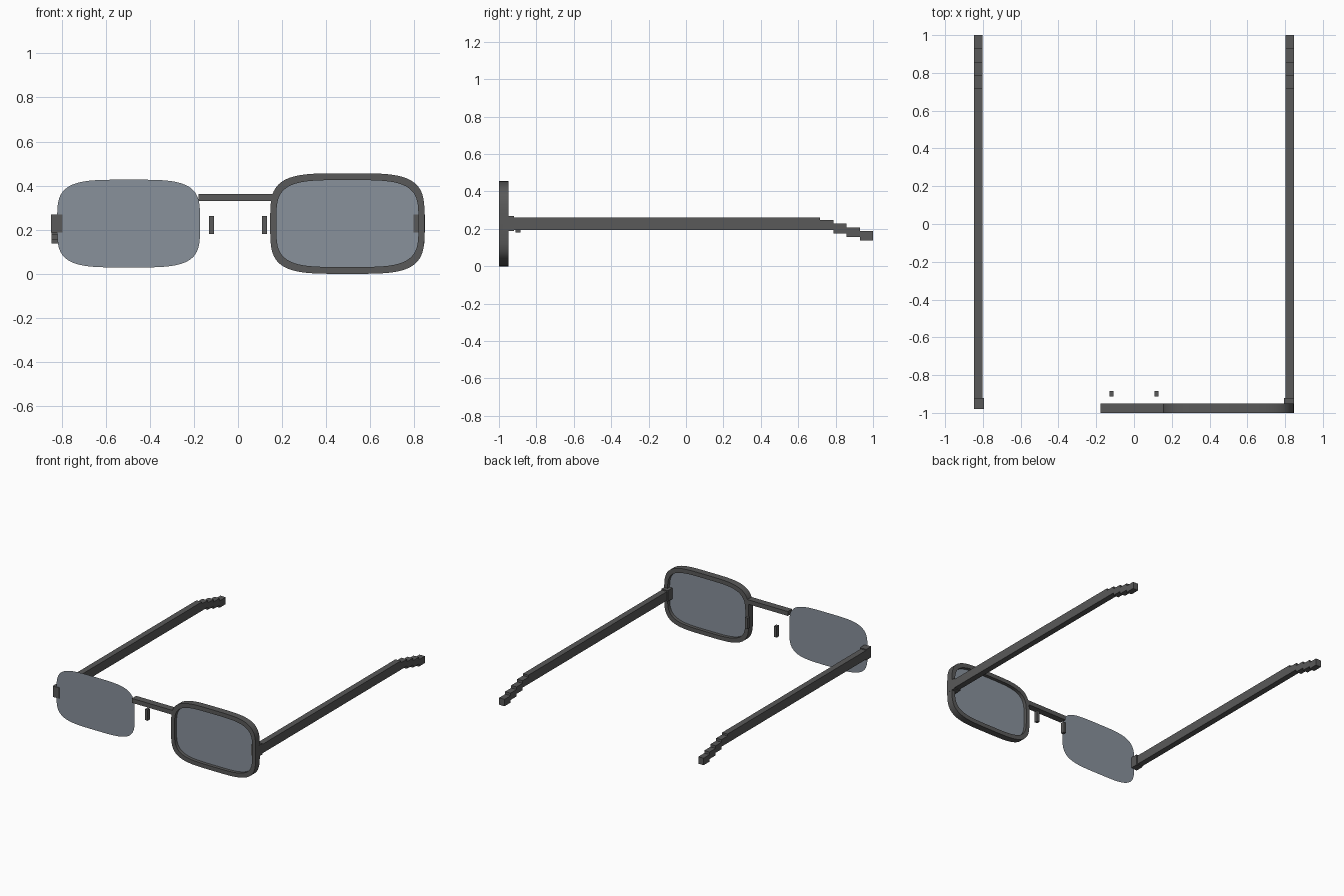
import bpy
import bmesh
import math

if "Cube" in bpy.data.objects:
    bpy.data.objects.remove(bpy.data.objects["Cube"], do_unlink=True)


def make_material(name, colour):
    mat = bpy.data.materials.new(name)
    mat.use_nodes = True
    mat.diffuse_color = colour
    mat.node_tree.nodes["Principled BSDF"].inputs["Base Color"].default_value = colour
    return mat


frame_grey = make_material("frame grey", (0.1, 0.1, 0.1, 1))
lens_blue = make_material("lens blue grey", (0.25, 0.285, 0.33, 1))


def finish(name, bm, mat):
    bmesh.ops.recalc_face_normals(bm, faces=bm.faces[:])
    mesh = bpy.data.meshes.new(name)
    bm.to_mesh(mesh)
    bm.free()
    mesh.materials.append(mat)
    obj = bpy.data.objects.new(name, mesh)
    bpy.context.collection.objects.link(obj)
    return obj


def box(name, x, y, z):
    """Box from (low, high) ranges on each axis."""
    bm = bmesh.new()
    bmesh.ops.create_cube(bm, size=1)
    for v in bm.verts:
        for axis, (low, high) in enumerate((x, y, z)):
            v.co[axis] = low if v.co[axis] < 0 else high
    return finish(name, bm, frame_grey)


CENTRE_X, CENTRE_Z = 0.496, 0.228


def outline(bm, half_w, half_h, y, side=1, count=80):
    """Ring of vertices on a rounded rectangle (superellipse)."""
    ring = []
    for i in range(count):
        a = 2 * math.pi * (i + 0.5) / count
        c, s = math.cos(a), math.sin(a)
        px = math.copysign(abs(c) ** 0.5, c) * half_w
        pz = math.copysign(abs(s) ** 0.5, s) * half_h
        ring.append(bm.verts.new((side * (CENTRE_X + px), y, CENTRE_Z + pz)))
    return ring


# Lenses: thin flat sheets
for label, side in (("left", 1), ("right", -1)):
    bm = bmesh.new()
    bm.faces.new(outline(bm, 0.324, 0.199, -0.975, side))
    finish(label + "_lens", bm, lens_blue)

# Rim around the left lens only
bm = bmesh.new()
rings = [outline(bm, w, h, y) for w, h, y in (
    (0.35, 0.228, -1), (0.35, 0.228, -0.95),
    (0.322, 0.197, -0.95), (0.322, 0.197, -1))]
for k, ring in enumerate(rings):
    other = rings[(k + 1) % len(rings)]
    for i in range(len(ring)):
        j = (i + 1) % len(ring)
        bm.faces.new((ring[i], ring[j], other[j], other[i]))
rim = finish("left_rim", bm, frame_grey)
bpy.ops.object.select_all(action="DESELECT")
rim.select_set(True)
bpy.context.view_layer.objects.active = rim
bpy.ops.object.shade_smooth_by_angle(angle=math.radians(35))

# Bridge
box("bridge", (-0.178, 0.178), (-1, -0.95), (0.33, 0.363))

# Nose pads, hinges, arms and stepped ear tips on both sides
for label, side in (("left", 1), ("right", -1)):
    def span(low, high):
        return tuple(sorted((side * low, side * high)))

    box(label + "_nose_pad", span(0.109, 0.131), (-0.912, -0.885), (0.18, 0.262))
    box(label + "_hinge", span(0.795, 0.847), (-0.98, -0.92), (0.188, 0.27))
    box(label + "_arm", span(0.802, 0.846), (-0.975, 0.717), (0.195, 0.262))
    for n in range(4):
        start = 0.717 + n * 0.0708
        low = 0.195 - n * 0.0193
        box(f"{label}_ear_tip_{n + 1}", span(0.802, 0.846),
            (start, start + 0.0708), (low, low + 0.052))
